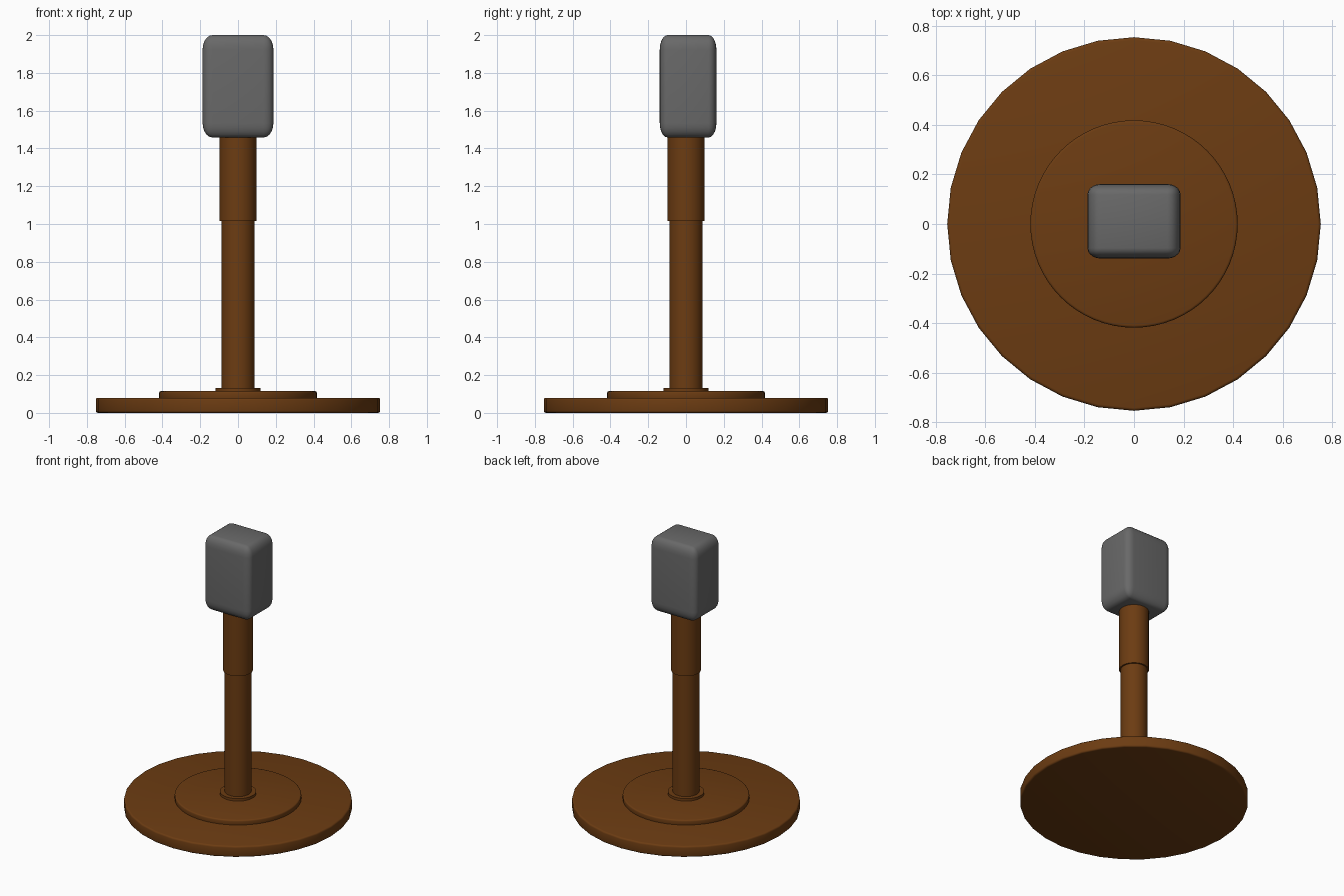
import bpy
from math import radians

cube = bpy.data.objects.get("Cube")
if cube:
    bpy.data.objects.remove(cube, do_unlink=True)


def make_material(name, colour):
    mat = bpy.data.materials.new(name)
    mat.use_nodes = True
    mat.diffuse_color = colour
    mat.node_tree.nodes["Principled BSDF"].inputs["Base Color"].default_value = colour
    return mat


brown = make_material("brown wood", (0.15, 0.045, 0.006, 1))
grey = make_material("grey metal", (0.14, 0.14, 0.14, 1))


def finish(obj, name, mat, bevel, segments):
    obj.name = name
    obj.data.materials.append(mat)
    if bevel:
        mod = obj.modifiers.new("Rounded edges", 'BEVEL')
        mod.width = bevel
        mod.segments = segments
        mod.limit_method = 'ANGLE'
        mod.angle_limit = radians(40)
        bpy.ops.object.modifier_apply(modifier=mod.name)
    bpy.ops.object.shade_smooth_by_angle(angle=radians(35))


def cylinder(name, radius, bottom, top, sides, bevel=0):
    bpy.ops.mesh.primitive_cylinder_add(
        vertices=sides, radius=radius, depth=top - bottom,
        location=(0, 0, (bottom + top) / 2))
    finish(bpy.context.object, name, brown, bevel, 3)


# Stepped round foot
cylinder("base_plate", 0.753, 0, 0.08, 32, 0.012)
cylinder("base_step", 0.418, 0.07, 0.115, 64, 0.01)
cylinder("post_collar", 0.12, 0.11, 0.133, 32)

# Two-stage upright
cylinder("lower_post", 0.088, 0.11, 1.03, 32)
cylinder("upper_sleeve", 0.098, 1.015, 1.49, 32)

# Rounded head block, bevelled before stretching so the corners stretch too
bpy.ops.mesh.primitive_cube_add(size=1, location=(0, 0.011, 1.729))
head = bpy.context.object
finish(head, "head_block", grey, 0.14, 5)
head.scale = (0.375, 0.30, 0.542)
bpy.ops.object.transform_apply(location=False, rotation=False, scale=True)
